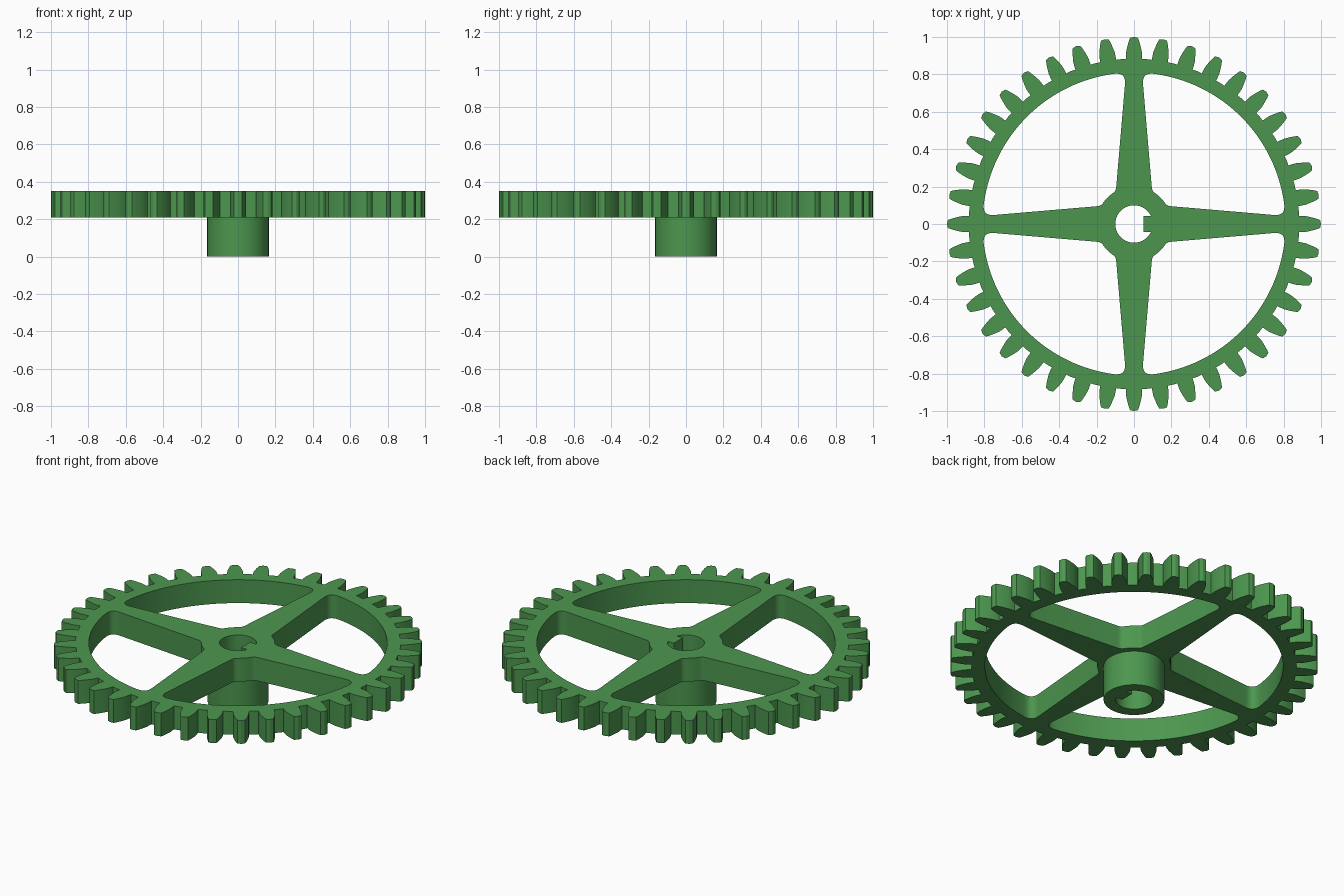
import bpy, bmesh, math
from mathutils import Vector

if "Cube" in bpy.data.objects:
    bpy.data.objects.remove(bpy.data.objects["Cube"])

TEETH = 40
Z0, Z1 = 0.21, 0.35          # toothed wheel bottom and top
HUB_R, BORE_R, KEY = 0.165, 0.10, 0.042

green = bpy.data.materials.new("green")
green.diffuse_color = (0.073, 0.307, 0.078, 1)
green.use_nodes = True
green.node_tree.nodes["Principled BSDF"].inputs["Base Color"].default_value = green.diffuse_color


def polar(r, a):
    return Vector((r * math.cos(a), r * math.sin(a)))


def turn(p, a):
    c, s = math.cos(a), math.sin(a)
    return Vector((p.x * c - p.y * s, p.x * s + p.y * c))


def bend(a, c, b, n=7):
    """Rounded corner from a to b around corner c."""
    return [a * (1 - t) ** 2 + c * 2 * t * (1 - t) + b * t * t
            for t in (i / n for i in range(n + 1))]


def plate(name, loops, z0, z1):
    """Extrude outlines with holes into a solid."""
    cu = bpy.data.curves.new(name, 'CURVE')
    cu.dimensions, cu.fill_mode = '2D', 'BOTH'
    cu.extrude = (z1 - z0) / 2
    for pts in loops:
        sp = cu.splines.new('POLY')
        sp.points.add(len(pts) - 1)
        for q, p in zip(sp.points, pts):
            q.co = (p.x, p.y, 0, 1)
        sp.use_cyclic_u = True
    ob = bpy.data.objects.new(name, cu)
    ob.location.z = (z0 + z1) / 2
    bpy.context.collection.objects.link(ob)
    bpy.ops.object.select_all(action='DESELECT')
    bpy.context.view_layer.objects.active = ob
    ob.select_set(True)
    bpy.ops.object.convert(target='MESH')
    bpy.ops.object.transform_apply(location=True)
    ob = bpy.context.object
    ob.data.materials.clear()
    ob.data.materials.append(green)
    return ob


# Tooth outline: curved flanks with a narrow tip and rounded gullet
flank = [(0.882, 0.043), (0.90, 0.043), (0.92, 0.042), (0.94, 0.038),
         (0.96, 0.033), (0.98, 0.027), (0.995, 0.021)]
tooth = [Vector((r, -w)) for r, w in flank] + [Vector((1.0, 0))]
tooth += [Vector((r, w)) for r, w in reversed(flank)]
tooth += [polar(0.884, math.pi / TEETH)]
rim = [turn(p, i * math.tau / TEETH) for i in range(TEETH) for p in tooth]

# Window between two tapering spokes
RIM_R, BOSS_R = 0.81, 0.20
inner, outer = Vector((0.175, 0.097)), Vector((0.809, 0.043))
along = (outer - inner).normalized()
a_in, a_out = math.atan2(inner.y, inner.x), math.atan2(outer.y, outer.x)
half = [polar(BOSS_R, math.pi / 4 - (math.pi / 4 - a_in - 0.1) * i / 5) for i in range(5)]
half += bend(polar(BOSS_R, a_in + 0.1), inner, inner + along * 0.02, 4)
half += bend(outer - along * 0.06, outer, polar(RIM_R, a_out + 0.075))
a = a_out + 0.075
half += [polar(RIM_R, a + (math.pi / 4 - a) * i / 16) for i in range(1, 17)]
window = half + [Vector((p.y, p.x)) for p in reversed(half[1:-1])]
windows = [[turn(p, k * math.pi / 2) for p in window] for k in range(4)]

# Hub outline and bore with a key on the +x side
hub_ring = [polar(HUB_R, i * math.tau / 64) for i in range(64)]
ka = math.asin(KEY / BORE_R)
bore = [polar(BORE_R, ka + (math.tau - 2 * ka) * i / 56) for i in range(57)]
bore += [Vector((0.05, -KEY)), Vector((0.05, KEY))]

wheel = plate("gear_wheel", [rim, hub_ring] + windows, Z0, Z1)
hub = plate("hub", [hub_ring, bore], 0, Z1)


def clean(ob, split, hidden):
    """Weld, optionally split at the wheel's underside, drop buried walls."""
    bm = bmesh.new()
    bm.from_mesh(ob.data)
    bmesh.ops.remove_doubles(bm, verts=bm.verts, dist=1e-5)
    if split:
        bmesh.ops.bisect_plane(bm, geom=bm.verts[:] + bm.edges[:] + bm.faces[:],
                               plane_co=(0, 0, Z0), plane_no=(0, 0, 1))
    bm.normal_update()
    buried = [f for f in bm.faces if hidden(f)]
    bmesh.ops.delete(bm, geom=buried, context='FACES')
    bm.to_mesh(ob.data)
    bm.free()


def on_hub_wall(f):
    return abs(f.normal.z) < 0.5 and all(abs(v.co.xy.length - HUB_R) < 1e-3 for v in f.verts)


clean(wheel, False, on_hub_wall)
clean(hub, True, lambda f: on_hub_wall(f) and f.calc_center_median().z > Z0)

# Join hub and wheel into one solid
bpy.ops.object.select_all(action='DESELECT')
hub.select_set(True)
wheel.select_set(True)
bpy.context.view_layer.objects.active = wheel
bpy.ops.object.join()
bm = bmesh.new()
bm.from_mesh(wheel.data)
bmesh.ops.remove_doubles(bm, verts=bm.verts, dist=1e-4)
bmesh.ops.recalc_face_normals(bm, faces=bm.faces)
bm.to_mesh(wheel.data)
bm.free()
bpy.ops.object.shade_smooth_by_angle(angle=math.radians(25))
